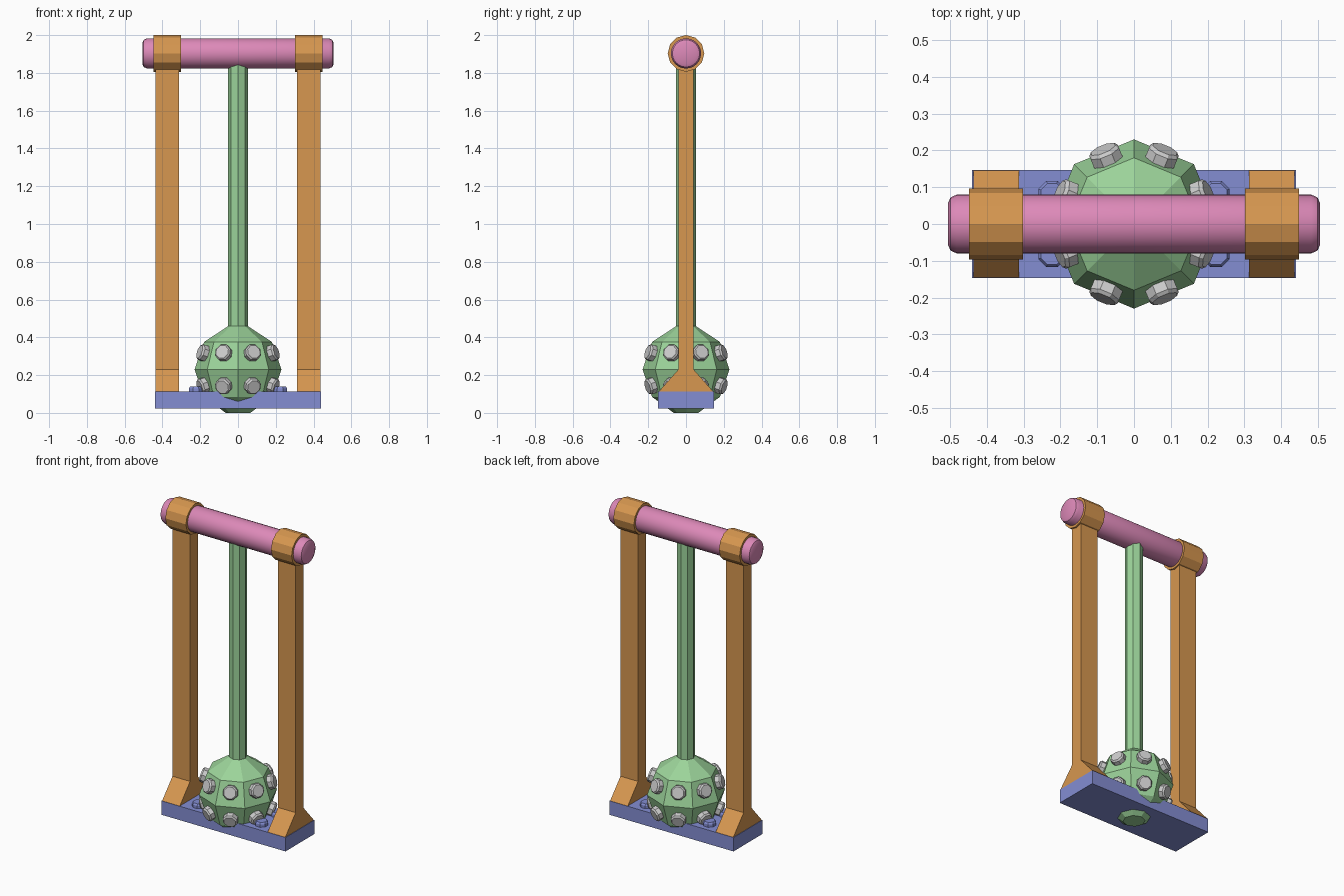
import bpy, bmesh
from math import pi, cos, sin
from mathutils import Matrix, Vector

if "Cube" in bpy.data.objects:
    bpy.data.objects.remove(bpy.data.objects["Cube"])

def material(name, rgb):
    m = bpy.data.materials.new(name)
    m.diffuse_color = (*rgb, 1)
    m.use_nodes = True
    m.node_tree.nodes["Principled BSDF"].inputs["Base Color"].default_value = m.diffuse_color
    return m

GREEN = material("green", (0.33, 0.65, 0.32))
BLUE = material("blue", (0.23, 0.27, 0.65))
ORANGE = material("orange", (0.68, 0.31, 0.08))
PINK = material("pink", (0.72, 0.25, 0.48))

def finish(name, bm, mat=None):
    bmesh.ops.recalc_face_normals(bm, faces=bm.faces)
    me = bpy.data.meshes.new(name)
    bm.to_mesh(me)
    bm.free()
    ob = bpy.data.objects.new(name, me)
    bpy.context.collection.objects.link(ob)
    if mat:
        me.materials.append(mat)
    return ob

def lathe(name, profile, n, mat=None, matrix=Matrix(), phase=0.0):
    """Closed solid of revolution about local z from (radius, z) points."""
    bm = bmesh.new()
    rings = [[bm.verts.new(matrix @ Vector((r * cos(phase + 2 * pi * i / n),
                                            r * sin(phase + 2 * pi * i / n), z)))
              for i in range(n)] for r, z in profile]
    for a, b in zip(rings, rings[1:]):
        for i in range(n):
            j = (i + 1) % n
            bm.faces.new((a[i], a[j], b[j], b[i]))
    bm.faces.new(rings[0][::-1])
    bm.faces.new(rings[-1])
    return finish(name, bm, mat)

def extrude_x(name, outline, x0, x1, mat):
    """Prism along x from a (y, z) outline."""
    bm = bmesh.new()
    face = bm.faces.new([bm.verts.new((x0, y, z)) for y, z in outline])
    ext = bmesh.ops.extrude_face_region(bm, geom=[face])["geom"]
    bmesh.ops.translate(bm, vec=(x1 - x0, 0, 0),
                        verts=[v for v in ext if isinstance(v, bmesh.types.BMVert)])
    return finish(name, bm, mat)

BAR_Z = 1.903
along_x = Matrix.Translation((0, 0, BAR_Z)) @ Matrix.Rotation(pi / 2, 4, 'Y')

# Base slab
extrude_x("base", [(-0.147, 0.023), (0.147, 0.023), (0.147, 0.112), (-0.147, 0.112)],
          -0.44, 0.44, BLUE)

# Posts with flared feet, and the collars that grip the bar
half = [(0.145, 0.112), (0.04, 0.23), (0.04, 1.85)]
post = half + [(-y, z) for y, z in reversed(half)]
for side, s in (("right", 1), ("left", -1)):
    extrude_x(side + "_post", post, s * 0.312, s * 0.437, ORANGE)
    lathe(side + "_collar", [(0.097, s * 0.302), (0.097, s * 0.448)], 12, ORANGE, along_x)
    # Bolts on the base
    for y in (-0.08, 0.08):
        lathe(side + "_base_bolt", [(0.04, 0.10), (0.04, 0.13), (0.033, 0.14)], 8, BLUE,
              Matrix.Translation((s * 0.223, y, 0)), pi / 8)

# Handle bar with rounded ends
end = [(0.056, 0.506), (0.072, 0.499), (0.08, 0.482)]
bar = lathe("handle_bar", [(r, -x) for r, x in end] + end[::-1], 24, PINK, along_x)
bpy.context.view_layer.objects.active = bar
bar.select_set(True)
bpy.ops.object.shade_smooth_by_angle(angle=pi / 6)
bar.select_set(False)

# Faceted ball and shaft in one piece
lathe("ball_and_shaft", [(0.065, 0), (0.18, 0.085), (0.23, 0.23), (0.18, 0.375),
                         (0.052, 0.46), (0.052, 1.85)], 8, GREEN)

# Two rows of studs, one in each facet
for row in (-1, 1):
    for k in range(8):
        a = pi / 8 + k * pi / 4
        tilt = 0.31 * row
        normal = Vector((cos(a) * cos(tilt), sin(a) * cos(tilt), sin(tilt)))
        pos = Vector((0.186 * cos(a), 0.186 * sin(a), 0.23 + 0.083 * row))
        m = Matrix.Translation(pos) @ normal.to_track_quat('Z', 'Y').to_matrix().to_4x4()
        lathe("ball_stud", [(0.045, -0.02), (0.045, 0.027), (0.037, 0.036)], 8,
              None, m, pi / 8)
